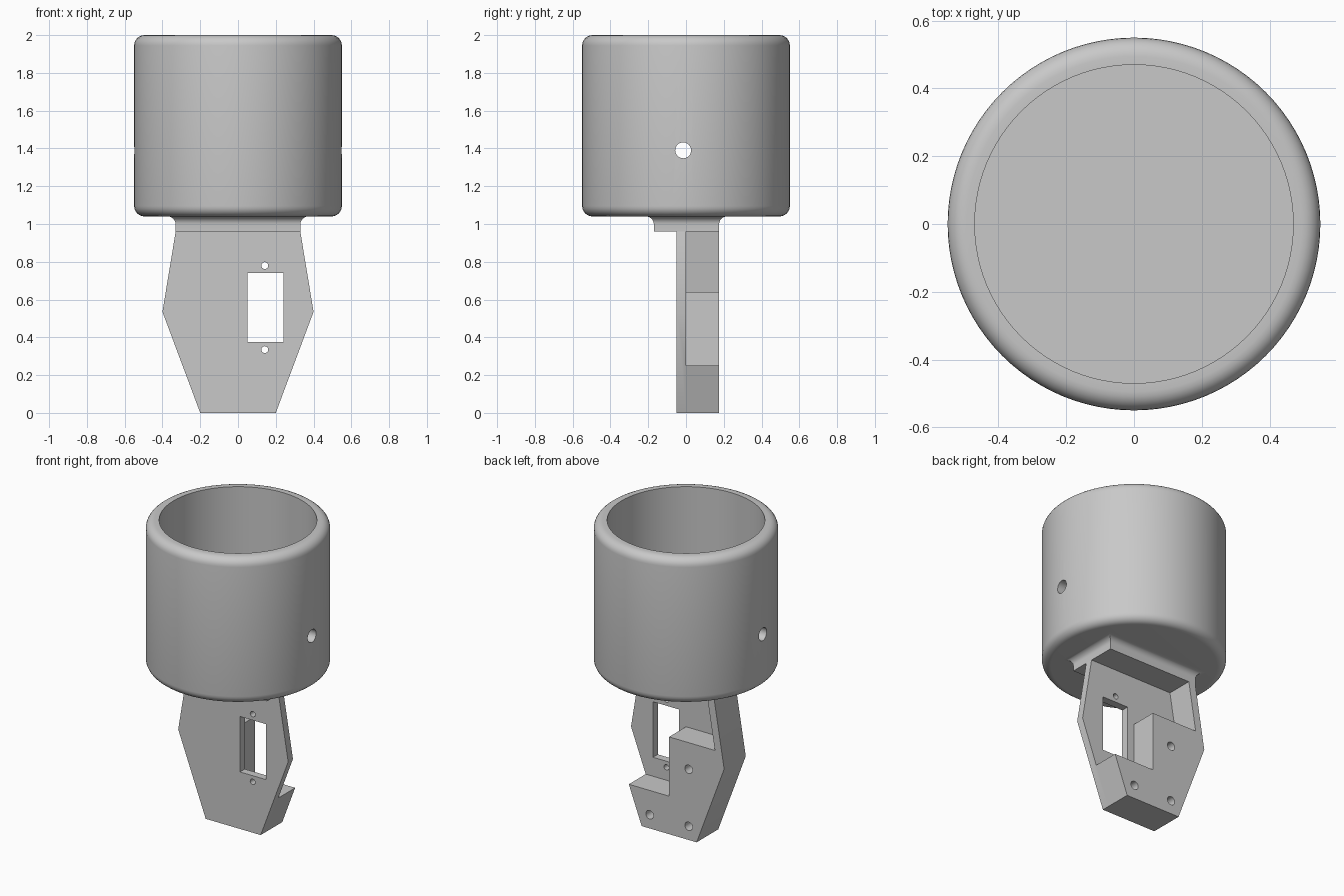
import bpy, bmesh, math
from mathutils import Matrix, Vector

cube = bpy.data.objects.get("Cube")
if cube:
    bpy.data.objects.remove(cube, do_unlink=True)

grey = bpy.data.materials.new("plain grey")
grey.use_nodes = True
grey.diffuse_color = (0.58, 0.58, 0.58, 1)
grey.node_tree.nodes["Principled BSDF"].inputs["Base Color"].default_value = grey.diffuse_color


def finish(name, bm):
    bmesh.ops.recalc_face_normals(bm, faces=bm.faces)
    mesh = bpy.data.meshes.new(name)
    bm.to_mesh(mesh)
    bm.free()
    mesh.materials.append(grey)
    obj = bpy.data.objects.new(name, mesh)
    bpy.context.collection.objects.link(obj)
    return obj


def prism(name, outline, y0, y1):
    """Extrude an (x, z) outline from y0 to y1."""
    bm = bmesh.new()
    face = bm.faces.new([bm.verts.new((x, y0, z)) for x, z in outline])
    new = bmesh.ops.extrude_face_region(bm, geom=[face])["geom"]
    verts = [v for v in new if isinstance(v, bmesh.types.BMVert)]
    bmesh.ops.translate(bm, verts=verts, vec=(0, y1 - y0, 0))
    return finish(name, bm)


def rod(centre, radius, length, axis):
    """Round cutter along the given axis."""
    bm = bmesh.new()
    turn = Vector((0, 0, 1)).rotation_difference(Vector(axis)).to_matrix().to_4x4()
    bmesh.ops.create_cone(bm, cap_ends=True, segments=32, radius1=radius, radius2=radius,
                          depth=length, matrix=Matrix.Translation(centre) @ turn)
    return finish("cutter", bm)


def combine(obj, others, operation):
    """Apply booleans and discard the helper objects."""
    for other in others:
        mod = obj.modifiers.new("boolean", "BOOLEAN")
        mod.operation, mod.solver, mod.object = operation, "EXACT", other
        other.hide_render = True
    bpy.context.view_layer.update()
    result = obj.evaluated_get(bpy.context.evaluated_depsgraph_get())
    mesh = bpy.data.meshes.new_from_object(result)
    obj.modifiers.clear()
    obj.data = mesh
    for other in others:
        bpy.data.objects.remove(other, do_unlink=True)


def smooth(obj):
    bpy.ops.object.select_all(action="DESELECT")
    obj.select_set(True)
    bpy.context.view_layer.objects.active = obj
    bpy.ops.object.shade_smooth_by_angle(angle=math.radians(30))


# Cup: lathed wall with rounded outer edges and a flat floor
R, INNER, BASE, FLOOR, TOP, ROUND = 0.55, 0.47, 1.04, 1.12, 2.0, 0.055
arc = [math.radians(a) for a in range(0, 91, 15)]
profile = [(0, BASE)]
profile += [(R - ROUND + ROUND * math.sin(a), BASE + ROUND - ROUND * math.cos(a)) for a in arc]
profile += [(R - ROUND + ROUND * math.cos(a), TOP - ROUND + ROUND * math.sin(a)) for a in arc]
profile += [(INNER, TOP), (INNER, FLOOR), (0, FLOOR)]
bm = bmesh.new()
pts = [bm.verts.new((r, 0, z)) for r, z in profile]
edges = [bm.edges.new(pair) for pair in zip(pts, pts[1:])]
bmesh.ops.spin(bm, geom=pts + edges, axis=(0, 0, 1), cent=(0, 0, 0),
               angle=math.tau, steps=96, use_merge=True)
bmesh.ops.remove_doubles(bm, verts=bm.verts, dist=0.0005)
cup = finish("cup", bm)
combine(cup, [rod((0, -0.015, 1.39), 0.042, 1.4, (1, 0, 0))], "DIFFERENCE")
smooth(cup)

# Neck: rectangular block flaring into the cup with a concave fillet
FILLET = 0.042
levels = [(0, 0.96)]
levels += [(FILLET * (1 - math.cos(a)), BASE - FILLET + FILLET * math.sin(a)) for a in arc]
bm = bmesh.new()
rings = []
for grow, z in levels:
    x, front, back = 0.33 + grow, -0.17 - grow, 0.175 + grow
    rings.append([bm.verts.new(p) for p in
                  ((-x, front, z), (x, front, z), (x, back, z), (-x, back, z))])
for low, high in zip(rings, rings[1:]):
    for i in range(4):
        j = (i + 1) % 4
        bm.faces.new((low[i], low[j], high[j], high[i]))
bm.faces.new(rings[0])
bm.faces.new(rings[-1])
smooth(finish("neck", bm))

# Mounting plate with a stepped rear block and one side wall
half = [(0.2, 0), (0.4, 0.535), (0.33, 0.96)]
plate = prism("mounting_plate", half + [(-x, z) for x, z in reversed(half)], -0.05, 0)
block = prism("rear_block", [(-0.2, 0), (0.2, 0), (0.2935, 0.25), (0, 0.25), (0, 0.64),
                             (-0.333, 0.64), (-0.28, 0.96), (-0.33, 0.96), (-0.4, 0.535)],
              0, 0.175)
combine(plate, [block], "UNION")

# Window, its two screw holes, and blind holes in the rear block
cutters = [prism("cutter", [(0.05, 0.375), (0.24, 0.375), (0.24, 0.74), (0.05, 0.74)], -0.2, 0.1)]
for z in (0.335, 0.78):
    cutters.append(rod((0.142, 0, z), 0.018, 0.3, (0, 1, 0)))
for x, z in ((-0.142, 0.09), (0.142, 0.09), (-0.142, 0.465)):
    cutters.append(rod((x, 0.165, z), 0.028, 0.24, (0, 1, 0)))
combine(plate, cutters, "DIFFERENCE")
smooth(plate)
